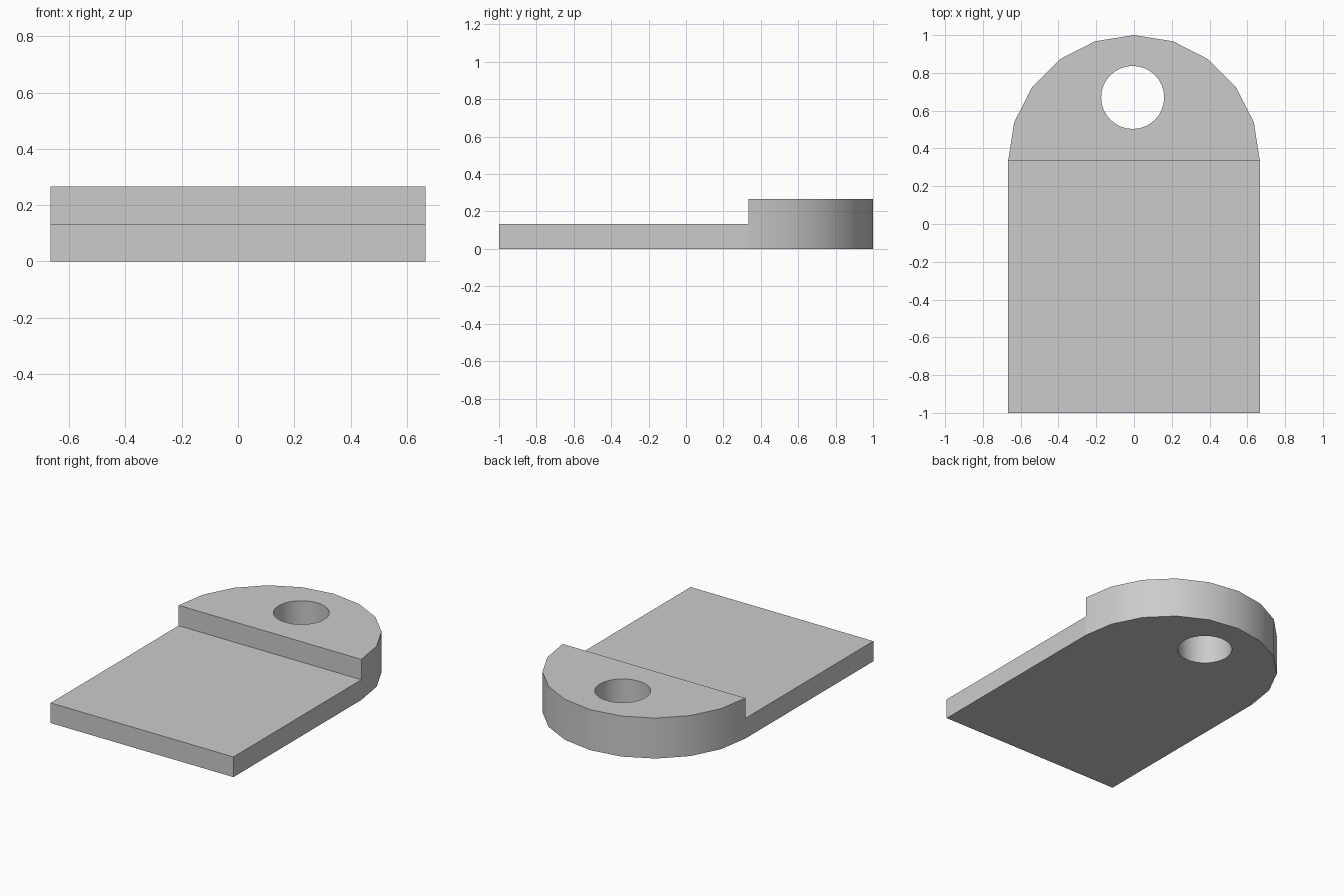
import bpy
import bmesh
from math import sin, cos, pi, radians

WIDTH, SEAM = 2 / 3, 1 / 3      # half width / arc radius, y of the step
SLAB_H, LUG_H = 0.133, 0.267
HOLE_X, HOLE_Y, HOLE_R = -0.007, 0.67, 0.167

cube = bpy.data.objects.get("Cube")
if cube:
    bpy.data.objects.remove(cube, do_unlink=True)

grey = bpy.data.materials.new("plain grey")
grey.use_nodes = True
colour = (0.6, 0.6, 0.6, 1)
grey.diffuse_color = colour
grey.node_tree.nodes["Principled BSDF"].inputs["Base Color"].default_value = colour


def prism(name, outline, bottom, top):
    """Extrude a flat outline upwards into a closed solid."""
    bm = bmesh.new()
    base = bm.faces.new([bm.verts.new((x, y, bottom)) for x, y in outline])
    grown = bmesh.ops.extrude_face_region(bm, geom=[base], use_keep_orig=True)
    risen = [v for v in grown["geom"] if isinstance(v, bmesh.types.BMVert)]
    bmesh.ops.translate(bm, verts=risen, vec=(0, 0, top - bottom))
    bmesh.ops.recalc_face_normals(bm, faces=bm.faces)
    mesh = bpy.data.meshes.new(name)
    bm.to_mesh(mesh)
    bm.free()
    mesh.materials.append(grey)
    obj = bpy.data.objects.new(name, mesh)
    bpy.context.collection.objects.link(obj)
    return obj


def arc(cx, cy, radius, sweep, steps, count):
    return [(cx + radius * cos(sweep * i / steps), cy + radius * sin(sweep * i / steps))
            for i in range(count)]


# Thin rectangular plate
base_plate = prism("base_plate", [(-WIDTH, -1), (WIDTH, -1), (WIDTH, SEAM), (-WIDTH, SEAM)],
                   0, SLAB_H)

# Thick half-round end with a through hole
rounded_end = prism("rounded_end", arc(0, SEAM, WIDTH, pi, 10, 11), 0, LUG_H)
cutter = prism("hole_cutter", arc(HOLE_X, HOLE_Y, HOLE_R, 2 * pi, 32, 32), -0.1, LUG_H + 0.1)
cutter.hide_render = True

bpy.ops.object.select_all(action="DESELECT")
rounded_end.select_set(True)
bpy.context.view_layer.objects.active = rounded_end
hole = rounded_end.modifiers.new("hole", "BOOLEAN")
hole.operation = "DIFFERENCE"
hole.solver = "EXACT"
hole.object = cutter
bpy.ops.object.modifier_apply(modifier=hole.name)
bpy.data.objects.remove(cutter, do_unlink=True)
bpy.ops.object.shade_smooth_by_angle(angle=radians(30))
